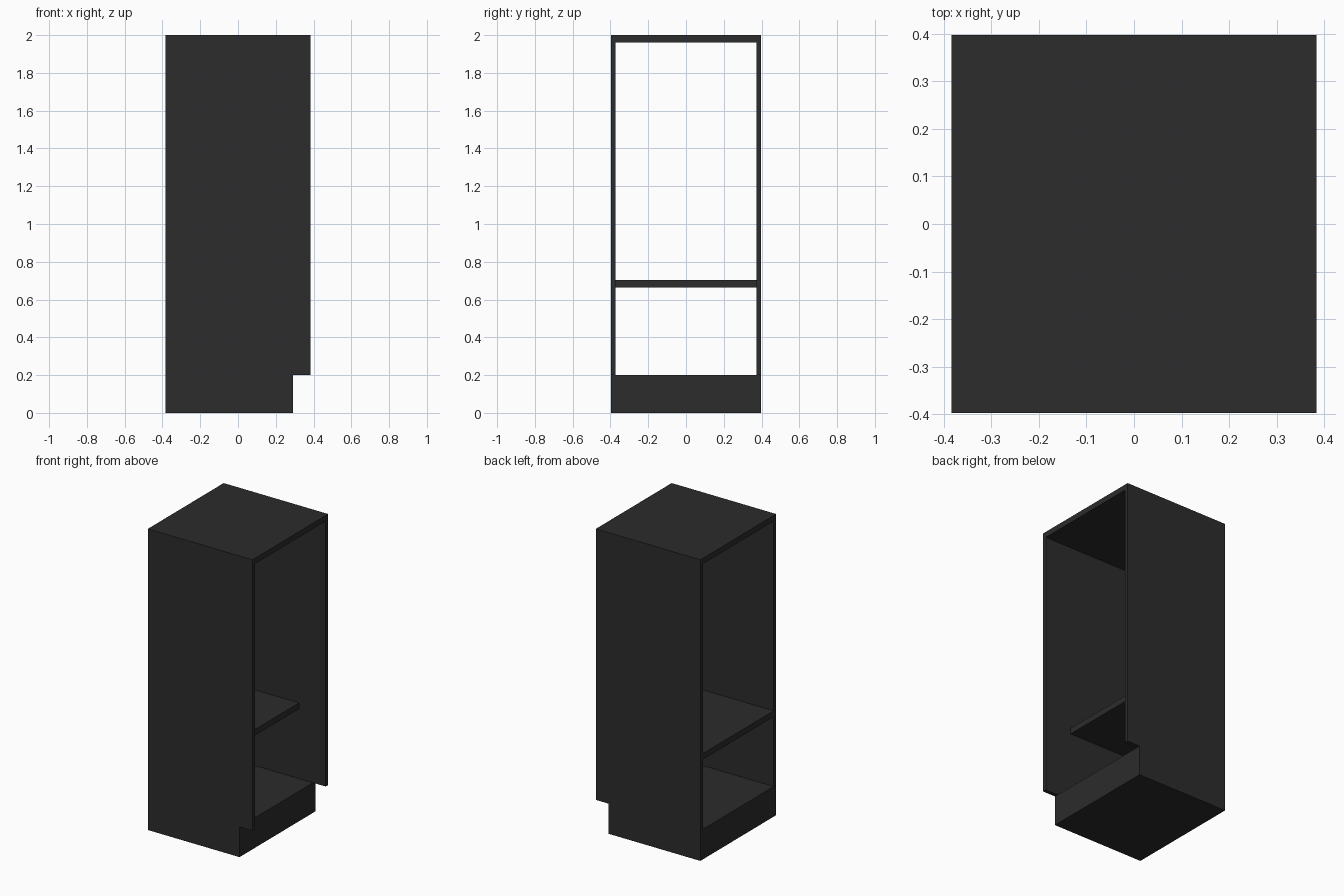
import bpy

if "Cube" in bpy.data.objects:
    bpy.data.objects.remove(bpy.data.objects["Cube"])

X0, X1 = -0.384, 0.384      # open back / open front
Y1, T = 0.398, 0.026        # outer half width, side panel thickness
TOE_X, TOE_Z = 0.29, 0.20   # recessed base

mat = bpy.data.materials.new("charcoal")
mat.diffuse_color = (0.025, 0.025, 0.025, 1)
mat.use_nodes = True
mat.node_tree.nodes["Principled BSDF"].inputs["Base Color"].default_value = mat.diffuse_color


def extrude_y(name, profile, y0, y1):
    """Solid from an xz profile (counter-clockwise seen from -y) swept along y."""
    n = len(profile)
    verts = [(x, y, z) for y in (y0, y1) for x, z in profile]
    faces = [tuple(range(n)), tuple(range(2 * n - 1, n - 1, -1))]
    faces += [(i, i + n, (i + 1) % n + n, (i + 1) % n) for i in range(n)]
    mesh = bpy.data.meshes.new(name)
    mesh.from_pydata(verts, [], faces)
    mesh.materials.append(mat)
    obj = bpy.data.objects.new(name, mesh)
    bpy.context.collection.objects.link(obj)
    return obj


def rect(x0, x1, z0, z1):
    return [(x0, z0), (x1, z0), (x1, z1), (x0, z1)]


# Side panels, notched at the toe space
side = [(X0, 0), (TOE_X, 0), (TOE_X, TOE_Z), (X1, TOE_Z), (X1, 2), (X0, 2)]
extrude_y("side_panel_near", side, -Y1, -Y1 + T)
extrude_y("side_panel_far", side, Y1 - T, Y1)

# Horizontal parts between the sides
inner = Y1 - T
extrude_y("plinth_base", rect(X0, TOE_X, 0, TOE_Z), -inner, inner)
extrude_y("shelf", rect(X0, 0.188, 0.663, 0.703), -inner, inner)
extrude_y("top_panel", rect(X0, X1, 1.962, 2), -inner, inner)
